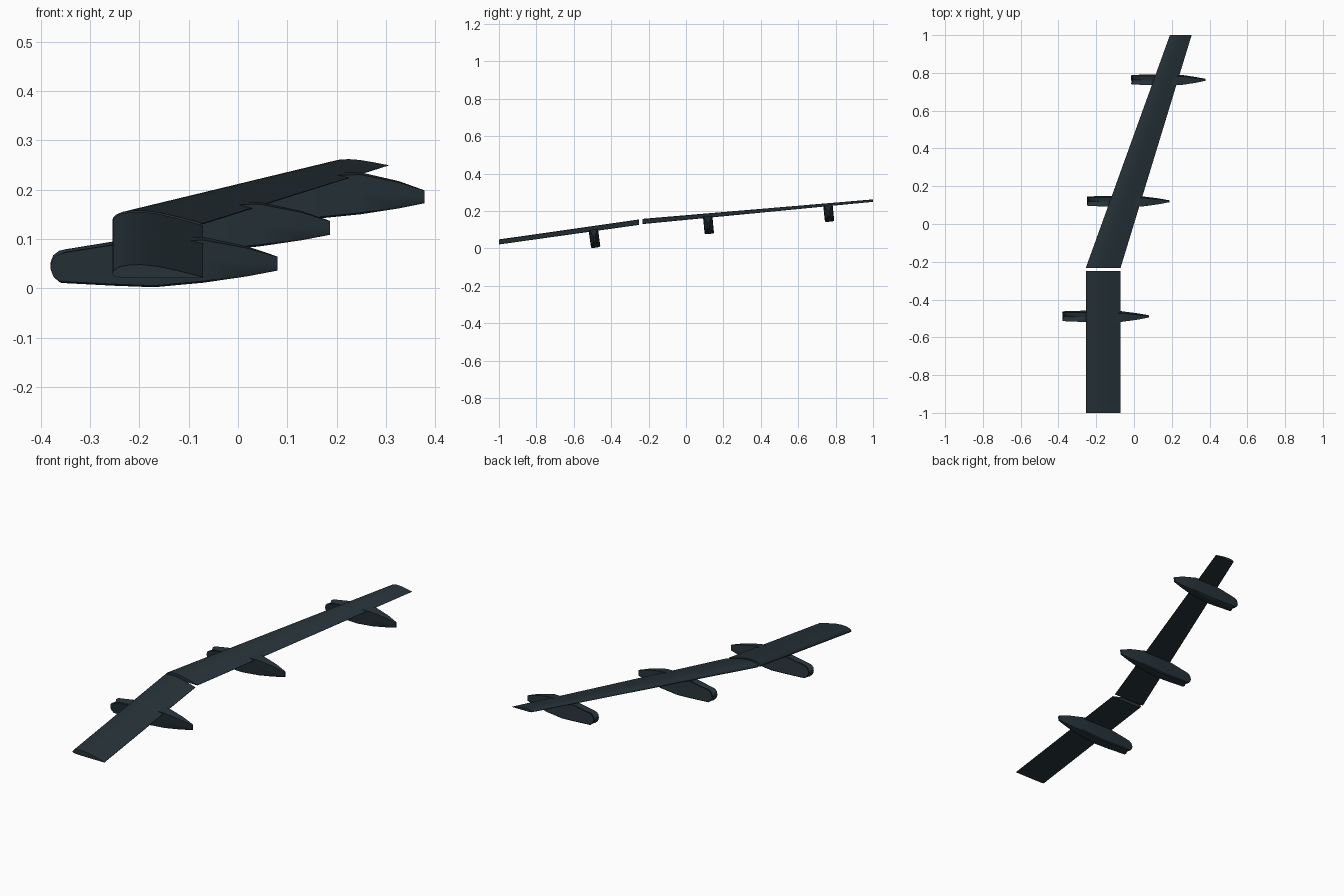
import bpy, bmesh, math

if "Cube" in bpy.data.objects:
    bpy.data.objects.remove(bpy.data.objects["Cube"], do_unlink=True)

COLOUR = (0.019, 0.032, 0.040, 1)
paint = bpy.data.materials.new("dark_slate")
paint.use_nodes = True
paint.diffuse_color = COLOUR
paint.node_tree.nodes["Principled BSDF"].inputs["Base Color"].default_value = COLOUR


def loft(name, rings):
    """Skin a row of equal closed sections and cap both ends."""
    bm = bmesh.new()
    loops = [[bm.verts.new(p) for p in ring] for ring in rings]
    n = len(loops[0])
    for a, b in zip(loops, loops[1:]):
        for i in range(n):
            j = (i + 1) % n
            bm.faces.new((a[i], a[j], b[j], b[i]))
    bm.faces.new(loops[0])
    bm.faces.new(loops[-1])
    bmesh.ops.recalc_face_normals(bm, faces=bm.faces)
    mesh = bpy.data.meshes.new(name)
    bm.to_mesh(mesh)
    bm.free()
    mesh.materials.append(paint)
    obj = bpy.data.objects.new(name, mesh)
    bpy.context.collection.objects.link(obj)
    bpy.ops.object.select_all(action="DESELECT")
    bpy.context.view_layer.objects.active = obj
    obj.select_set(True)
    bpy.ops.object.shade_smooth_by_angle(angle=math.radians(35))
    return obj


# Flap section: fraction of chord, fraction of thickness
SECTION = [(0, 0.3), (0.01, 0.5), (0.05, 0.73), (0.11, 0.89), (0.2, 0.98), (0.32, 1),
           (0.5, 0.88), (0.75, 0.5), (1, 0.07), (1, 0), (0.5, 0.0), (0.1, 0.03), (0.02, 0.13)]


def section(x, y, z, chord, thick):
    return [(x + u * chord, y, z + v * thick) for u, v in SECTION]


# Flap panels
loft("inboard_flap", [section(-0.255, -1, 0.021, 0.184, 0.027),
                      section(-0.255, -0.25, 0.126, 0.184, 0.029)])
loft("outboard_flap", [section(-0.255, -0.232, 0.13, 0.184, 0.028),
                       section(0.19, 1, 0.249, 0.115, 0.013)])

# Track fairing stations: x, bottom, top, half width
STATIONS = [(-0.38, 0.037, 0.050, 0.022), (-0.375, 0.024, 0.064, 0.0225),
            (-0.363, 0.014, 0.073, 0.023), (-0.35, 0.013, 0.076, 0.023),
            (-0.25, 0.008, 0.092, 0.025), (-0.17, 0.005, 0.099, 0.025),
            (-0.07, 0.014, 0.101, 0.023), (0.02, 0.026, 0.083, 0.013),
            (0.08, 0.037, 0.064, 0.004)]


def fairing(name, tail_x, y, z, length, height, slope):
    rings = []
    for k, (sx, low, high, w) in enumerate(STATIONS):
        mid = (low + high) / 2
        # Shallow groove along the top and hollow in the nose
        dip = 0.008 if k < 5 else 0
        hollow = 0.012 if k < 3 else 0
        ring = [(-w, high), (-w, mid), (-w, low + 0.004), (-w * 0.8, low), (0, low - 0.001),
                (w * 0.8, low), (w, low + 0.004), (w, mid), (w, high),
                (w * 0.65, high), (0, high - dip), (-w * 0.65, high)]
        rings.append([(tail_x + (sx - 0.08) * length + hollow * (1 - abs(py) / w),
                       y + py - slope * (pz - 0.045),
                       z + pz * height + slope * py) for py, pz in ring])
    loft(name, rings)


# Three fairings under the flaps
fairing("inboard_fairing", 0.08, -0.488, 0.0, 1, 1, 0.14)
fairing("middle_fairing", 0.187, 0.121, 0.073, 0.95, 0.99, 0.095)
fairing("outboard_fairing", 0.378, 0.764, 0.139, 0.857, 0.93, 0.095)
